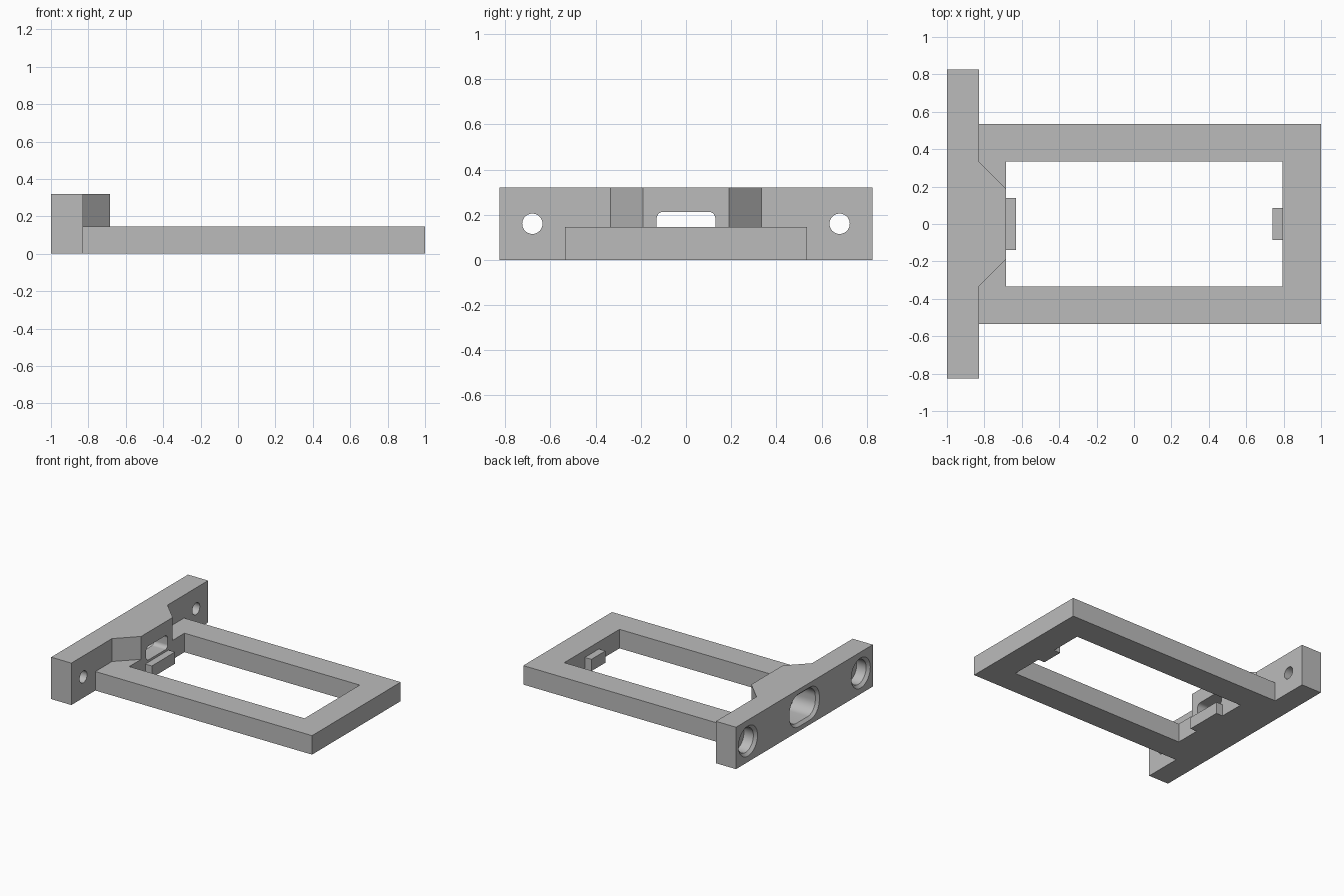
import bpy, bmesh, math

cube = bpy.data.objects.get("Cube")
if cube:
    bpy.data.objects.remove(cube, do_unlink=True)

grey = bpy.data.materials.new("plain_grey")
grey.use_nodes = True
colour = (0.5, 0.5, 0.5, 1)
grey.diffuse_color = colour
grey.node_tree.nodes["Principled BSDF"].inputs["Base Color"].default_value = colour


def finish(name, bm):
    bmesh.ops.recalc_face_normals(bm, faces=bm.faces)
    mesh = bpy.data.meshes.new(name)
    bm.to_mesh(mesh)
    bm.free()
    mesh.materials.append(grey)
    ob = bpy.data.objects.new(name, mesh)
    bpy.context.collection.objects.link(ob)
    return ob


def prism(name, half, z0, z1):
    """Extrude an outline given by its +y half, mirrored across y = 0."""
    outline = half + [(x, -y) for x, y in reversed(half)]
    bm = bmesh.new()
    face = bm.faces.new([bm.verts.new((x, y, z0)) for x, y in outline])
    top = bmesh.ops.extrude_face_region(bm, geom=[face])["geom"]
    verts = [v for v in top if isinstance(v, bmesh.types.BMVert)]
    bmesh.ops.translate(bm, verts=verts, vec=(0, 0, z1 - z0))
    return finish(name, bm)


def stepped_cutter(name, y, z, steps, seg=10):
    """Loft rounded rectangles (x, half width, half height, radius) along x."""
    bm = bmesh.new()
    rings = []
    for x, w, h, r in steps:
        ring = []
        for q, (sy, sz) in enumerate([(1, 1), (-1, 1), (-1, -1), (1, -1)]):
            for i in range(seg + 1):
                a = (q + i / seg) * math.pi / 2
                ring.append(bm.verts.new((x, y + sy * (w - r) + r * math.cos(a),
                                          z + sz * (h - r) + r * math.sin(a))))
        rings.append(ring)
    n = len(rings[0])
    for a, b in zip(rings, rings[1:]):
        for i in range(n):
            j = (i + 1) % n
            bm.faces.new((a[i], a[j], b[j], b[i]))
    bm.faces.new(rings[0])
    bm.faces.new(rings[-1])
    bmesh.ops.remove_doubles(bm, verts=bm.verts, dist=1e-5)
    ob = finish(name, bm)
    ob.hide_render = True
    return ob


# Wall bar with the tapered block around the socket
bar = prism("mounting_bar",
            [(-0.685, 0.19), (-0.83, 0.335), (-0.83, 0.825), (-1, 0.825)], 0, 0.32)

# Flat open frame, shaped to meet the bar and block
prism("open_frame",
      [(0.795, 0.333), (-0.685, 0.333), (-0.685, 0.19), (-0.83, 0.335),
       (-0.83, 0.535), (1, 0.535)][::1], 0, 0.145)

# Small retaining tabs inside the opening
prism("block_end_tab", [(-0.63, 0.14), (-0.685, 0.14)], 0, 0.09)
prism("far_end_tab", [(0.795, 0.085), (0.74, 0.085)], 0, 0.09)

# Chamfered, counterbored screw holes and the stepped socket slot
bore = [(-1.02, 0.115), (-1, 0.115), (-0.98, 0.093), (-0.9, 0.093),
        (-0.9, 0.045), (-0.8, 0.045)]
cutters = [stepped_cutter("screw_hole_cutter", y, 0.16, [(x, r, r, r) for x, r in bore])
           for y in (-0.68, 0.68)]
cutters.append(stepped_cutter("socket_cutter", 0, 0.16, [
    (-1.02, 0.18, 0.125, 0.11), (-1, 0.18, 0.125, 0.11),
    (-0.98, 0.16, 0.105, 0.09), (-0.8, 0.16, 0.105, 0.09),
    (-0.8, 0.13, 0.053, 0.03), (-0.65, 0.13, 0.053, 0.03)]))

bpy.context.view_layer.objects.active = bar
bar.select_set(True)
for c in cutters:
    mod = bar.modifiers.new("cut", "BOOLEAN")
    mod.operation = "DIFFERENCE"
    mod.solver = "EXACT"
    mod.object = c
    bpy.ops.object.modifier_apply(modifier=mod.name)
    bpy.data.objects.remove(c, do_unlink=True)
bpy.ops.object.shade_smooth_by_angle(angle=math.radians(30))
